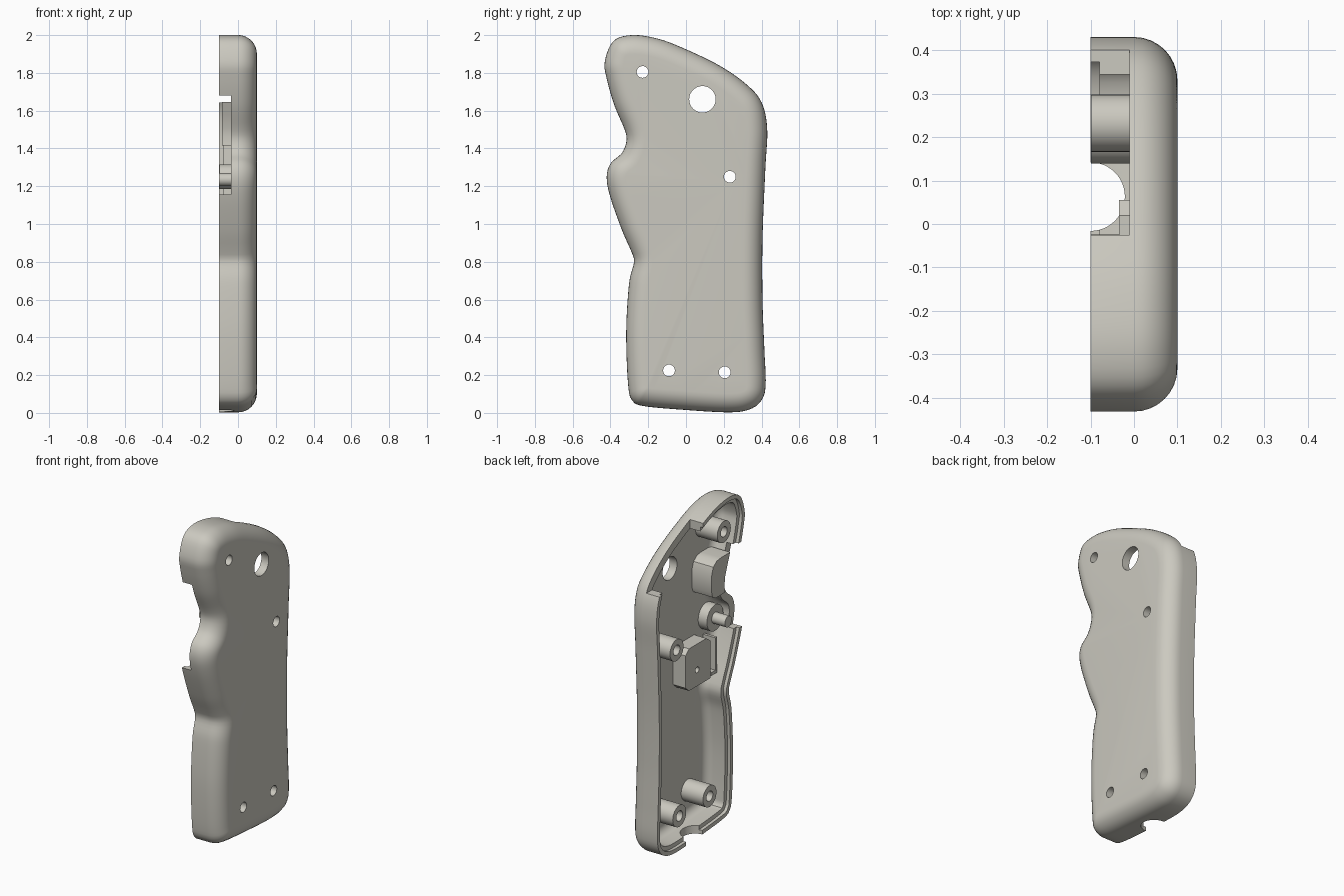
import bpy, bmesh, math
from mathutils import Vector

if "Cube" in bpy.data.objects:
    bpy.data.objects.remove(bpy.data.objects["Cube"])

mat = bpy.data.materials.new("warm_grey")
mat.diffuse_color = (0.60, 0.585, 0.525, 1)
mat.use_nodes = True
mat.node_tree.nodes["Principled BSDF"].inputs["Base Color"].default_value = mat.diffuse_color


def make(name, bm):
    bmesh.ops.recalc_face_normals(bm, faces=bm.faces)
    me = bpy.data.meshes.new(name)
    bm.to_mesh(me)
    bm.free()
    me.materials.append(mat)
    ob = bpy.data.objects.new(name, me)
    bpy.context.collection.objects.link(ob)
    return ob


def shade(ob, angle=32):
    bpy.ops.object.select_all(action='DESELECT')
    ob.select_set(True)
    bpy.context.view_layer.objects.active = ob
    bpy.ops.object.shade_smooth_by_angle(angle=math.radians(angle))


def bridge(bm, rings, closed=False):
    """Skin a list of equal-length vertex rings."""
    n = len(rings[0])
    pairs = list(zip(rings, rings[1:])) + ([(rings[-1], rings[0])] if closed else [])
    for a, b in pairs:
        for i in range(n):
            j = (i + 1) % n
            bm.faces.new((a[i], a[j], b[j], b[i]))


def lathe_x(name, y, z, rows, closed=False, seg=32):
    """Round part about an x-parallel axis; rows are (radius, x)."""
    bm = bmesh.new()
    rings = [[bm.verts.new((x, y + r * math.cos(2 * math.pi * k / seg),
                            z + r * math.sin(2 * math.pi * k / seg)))
              for k in range(seg)] for r, x in rows]
    bridge(bm, rings, closed)
    if not closed:
        bm.faces.new(rings[0])
        bm.faces.new(rings[-1])
    return make(name, bm)


def prism_x(name, pts, x0, x1):
    """Profile in (y, z) extruded along x."""
    bm = bmesh.new()
    rings = [[bm.verts.new((x, y, z)) for y, z in pts] for x in (x0, x1)]
    bridge(bm, rings)
    bm.faces.new(rings[0])
    bm.faces.new(rings[1])
    return make(name, bm)


def rect(y0, y1, z0, z1):
    return [(y0, z0), (y1, z0), (y1, z1), (y0, z1)]


def cut(ob, cutters):
    for c in cutters:
        m = ob.modifiers.new("cut", 'BOOLEAN')
        m.operation, m.solver, m.object = 'DIFFERENCE', 'EXACT', c
    dg = bpy.context.evaluated_depsgraph_get()
    me = bpy.data.meshes.new_from_object(ob.evaluated_get(dg))
    ob.modifiers.clear()
    ob.data = me
    for c in cutters:
        bpy.data.objects.remove(c)


# Grip outline (y, z), anticlockwise from the top
outline = [(-.29, 2), (-.385, 1.968), (-.43, 1.86), (-.42, 1.77), (-.38, 1.63),
           (-.325, 1.50), (-.315, 1.44), (-.34, 1.375), (-.40, 1.32), (-.42, 1.245),
           (-.40, 1.14), (-.34, .97), (-.29, .855), (-.275, .80), (-.30, .695),
           (-.315, .49), (-.315, .31), (-.305, .135), (-.288, .07), (-.235, .038),
           (-.035, .018), (.23, .003), (.345, .022), (.405, .075), (.422, .16),
           (.415, .335), (.405, .6), (.405, .92), (.42, 1.29), (.43, 1.5),
           (.402, 1.64), (.325, 1.735), (.175, 1.84), (-.035, 1.94), (-.165, 1.985)]


def smooth_loop(pts, count):
    """Catmull-Rom loop, resampled to equal spacing."""
    p = [Vector(q) for q in pts]
    n, fine = len(p), []
    for i in range(n):
        a, b, c, d = (p[(i + k) % n] for k in (-1, 0, 1, 2))
        for s in range(24):
            t = s / 24
            fine.append(0.5 * (2 * b + (c - a) * t + (2 * a - 5 * b + 4 * c - d) * t * t
                               + (3 * b - a - 3 * c + d) * t ** 3))
    fine.append(fine[0])
    acc = [0]
    for a, b in zip(fine, fine[1:]):
        acc.append(acc[-1] + (b - a).length)
    out, j = [], 0
    for k in range(count):
        s = acc[-1] * k / count
        while acc[j + 1] < s:
            j += 1
        out.append(fine[j].lerp(fine[j + 1], (s - acc[j]) / (acc[j + 1] - acc[j])))
    return out


N = 240
loop = smooth_loop(outline, N)
raw = []
for i in range(N):
    t = (loop[(i + 1) % N] - loop[i - 1]).normalized()
    raw.append(Vector((-t.y, t.x)))          # inward
inward = [sum((raw[(i + k) % N] * (6 - abs(k)) for k in range(-5, 6)), Vector((0, 0))).normalized()
          for i in range(N)]

# Hollow half shell: wall section as (x, inset), inside floor to outside face
arc = [math.pi / 2 * k / 8 for k in range(9)]
section = [(.05 * math.sin(a), .10 - .05 * math.cos(a)) for a in reversed(arc)]
section += [(-.08, .05), (-.08, .025), (-.10, .025), (-.10, 0)]
section += [(.10 * math.sin(a), .10 - .10 * math.cos(a)) for a in arc]
bm = bmesh.new()
rings = [[bm.verts.new((x, *(loop[i] + inward[i] * d))) for i in range(N)] for x, d in section]
bridge(bm, rings)
bm.faces.new(rings[0])
bm.faces.new(rings[-1])
shell = make("grip_shell", bm)

# Screw holes, large side hole, rim openings and cable exit
screws = [(-.23, 1.805), (.232, 1.25), (-.09, .225), (.205, .215)]
cutters = [lathe_x("hole_cutter", y, z, [(.031, -.2), (.031, .2)]) for y, z in screws]
cutters.append(lathe_x("hole_cutter", .087, 1.66, [(.07, -.2), (.07, .2)], seg=48))
cutters.append(prism_x("top_cutter", rect(-.025, .6, 1.642, 2.2), -.2, -.01))
cutters.append(prism_x("trigger_cutter", rect(-.6, -.2, 1.155, 1.68), -.2, -.037))
bm = bmesh.new()
bmesh.ops.create_cone(bm, cap_ends=True, segments=48, radius1=.079, radius2=.079, depth=.3)
bmesh.ops.translate(bm, verts=bm.verts, vec=(-.1, .063, 0))
cutters.append(make("cable_cutter", bm))
cut(shell, cutters)
shade(shell)

# Screw bosses
for y, z in screws:
    shade(lathe_x("screw_boss", y, z, [(.031, -.099), (.066, -.099), (.066, .07), (.031, .07)], True))

# Trigger pivot: wide boss with a thin pin
shade(lathe_x("pivot_boss", -.27, 1.235,
              [(.034, -.1), (.034, -.01), (.08, -.01), (.08, .06)]))

# Trigger stop block with a hollowed front and rounded back corner
stop = [(-.31, 1.645), (-.285, 1.58), (-.26, 1.51), (-.255, 1.46), (-.26, 1.415),
        (-.17, 1.415), (-.14, 1.43), (-.13, 1.46), (-.13, 1.57), (-.145, 1.615),
        (-.18, 1.64), (-.22, 1.645)]
shade(prism_x("trigger_stop", stop, -.085, .06))

# Switch mount with chamfered corners and a blind hole
mount = prism_x("switch_mount", [(-.19, .90), (.02, .90), (.055, .93), (.055, 1.13), (.02, 1.16),
                                 (-.15, 1.16), (-.19, 1.13)], -.035, .06)
cut(mount, [lathe_x("hole_cutter", -.06, 1.0, [(.018, -.2), (.018, .03)], seg=24)])
shade(mount)

# Thin retaining rib beside the mount, with a foot at its lower end
prism_x("retaining_rib", [(-.255, .91), (-.195, .91), (-.195, .93), (-.237, .93),
                          (-.237, 1.13), (-.255, 1.13)], -.035, .06)
